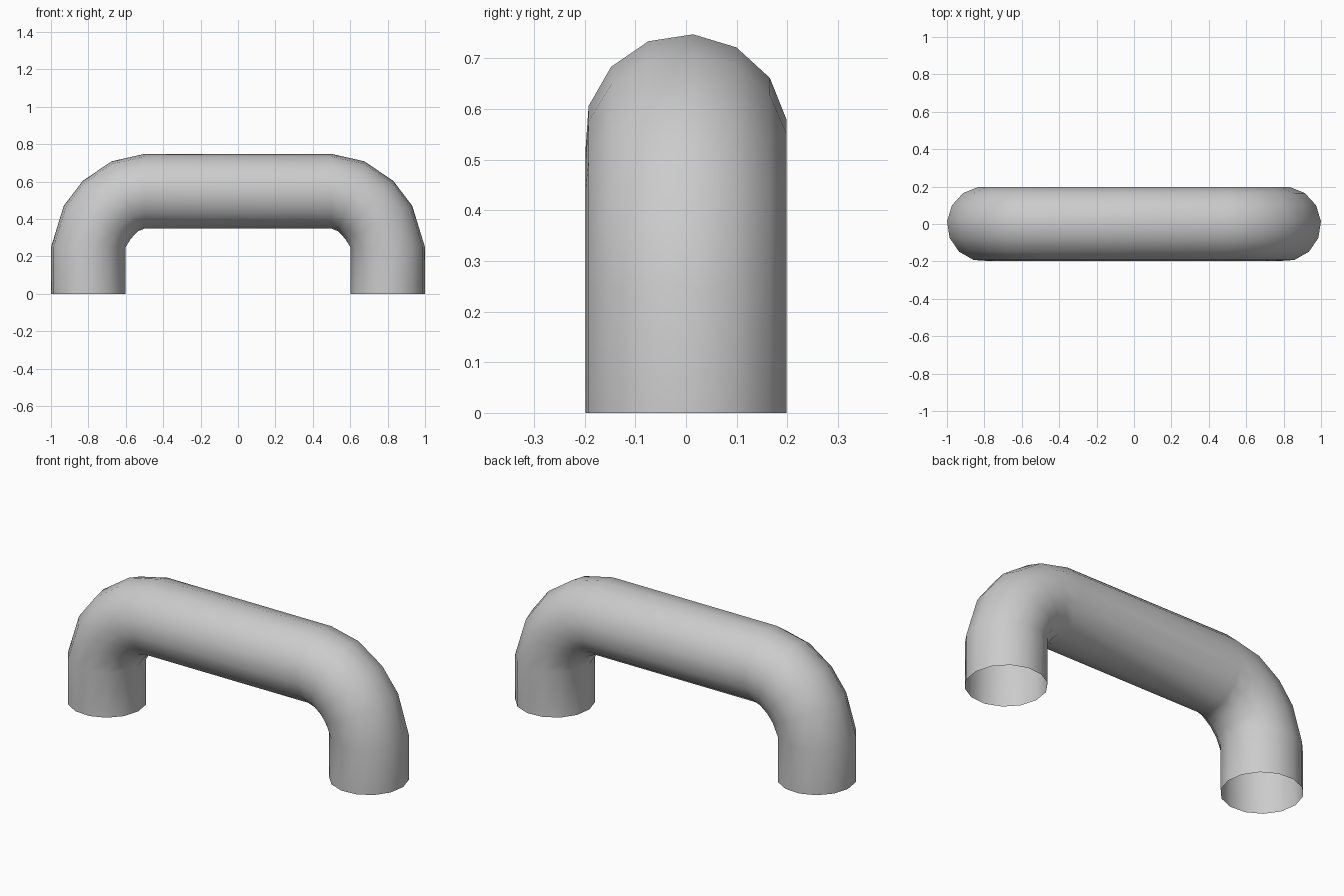
import bpy, bmesh
from math import sin, cos, pi, radians

if "Cube" in bpy.data.objects:
    bpy.data.objects.remove(bpy.data.objects["Cube"])

SIDES = 14
RADIUS = 0.2
PHASE = radians(4)

# Centre line of the right half: (x, z, direction of the outer side in degrees)
path = [(0.8, 0.0, 0), (0.8, 0.25, 0)]
for deg, bend in ((27, 0.285), (47, 0.284), (69, 0.291), (90, 0.298)):
    a = radians(deg)
    path.append((0.5 + bend * cos(a), 0.25 + bend * sin(a), deg))
# Mirror it to make the whole handle
path += [(-x, z, 180 - d) for x, z, d in reversed(path)]

# Sweep an open round tube along the centre line
bm = bmesh.new()
rings = []
for x, z, deg in path:
    d = radians(deg)
    ring = []
    for i in range(SIDES):
        a = PHASE + 2 * pi * i / SIDES
        out = RADIUS * cos(a)
        ring.append(bm.verts.new((x + out * cos(d), RADIUS * 1.005 * sin(a), z + out * sin(d))))
    rings.append(ring)
for r0, r1 in zip(rings, rings[1:]):
    for i in range(SIDES):
        j = (i + 1) % SIDES
        bm.faces.new((r0[i], r0[j], r1[j], r1[i])).smooth = True
bmesh.ops.recalc_face_normals(bm, faces=bm.faces[:])

# Outer side must face away from the tube axis
top = max(bm.faces, key=lambda f: f.calc_center_median().z)
if top.normal.z < 0:
    bmesh.ops.reverse_faces(bm, faces=bm.faces[:])

mesh = bpy.data.meshes.new("handle")
bm.to_mesh(mesh)
bm.free()
handle = bpy.data.objects.new("handle", mesh)
bpy.context.collection.objects.link(handle)
